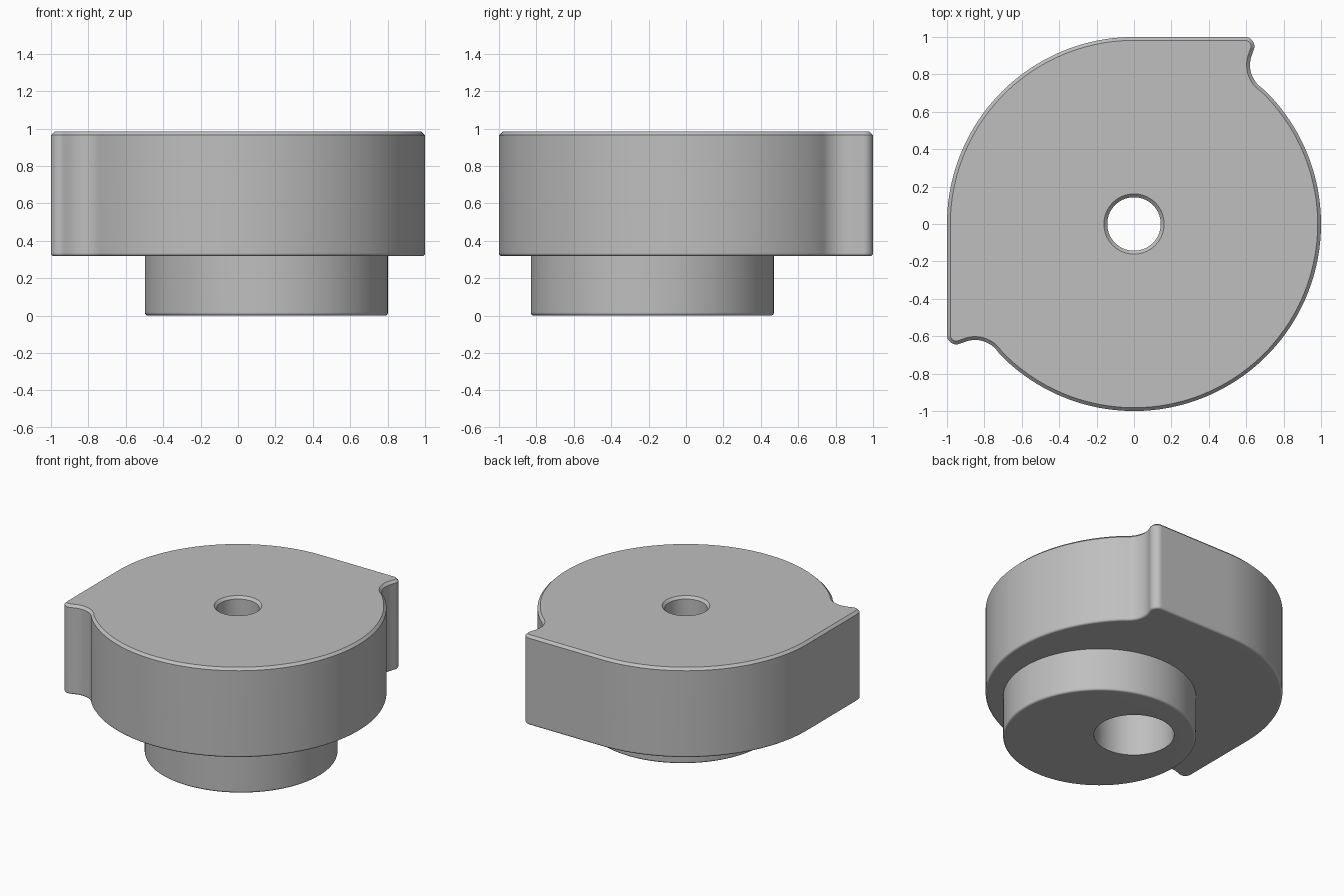
import bpy, bmesh, math
from math import sin, cos, radians
from mathutils import Vector

cube = bpy.data.objects.get("Cube")
if cube:
    bpy.data.objects.remove(cube, do_unlink=True)

grey = bpy.data.materials.new("machined grey")
grey.use_nodes = True
colour = (0.52, 0.52, 0.52, 1)
grey.diffuse_color = colour
grey.node_tree.nodes["Principled BSDF"].inputs["Base Color"].default_value = colour

HEIGHT, STEP = 0.983, 0.318        # total height, underside of the cam
BORE, SHAFT = 0.27, 0.143          # wide lower bore, narrow upper hole
BORE_TOP = 0.62
CHAMFER, ROUND = 0.018, 0.016


def arc(cx, cy, r, a0, a1, n):
    """Points along an arc, angles in degrees, both ends included."""
    angles = [radians(a0 + (a1 - a0) * i / n) for i in range(n + 1)]
    return [Vector((cx + r * cos(a), cy + r * sin(a))) for a in angles]


def inset(ring, d):
    """Move a clockwise outline inwards by d."""
    out = []
    for i, p in enumerate(ring):
        t = (ring[(i + 1) % len(ring)] - ring[i - 1]).normalized()
        out.append(p + Vector((t.y, -t.x)) * d)
    return out


def bore(ring, r):
    """Circle about the axis, one point per outline point."""
    return [p.normalized() * r for p in ring]


def rounded_foot(ring, z):
    """Rings that round an outline's lower edge down to height z."""
    steps = [radians(a) for a in (0, 22.5, 45, 67.5, 90)]
    return [(inset(ring, ROUND * (1 - cos(a))), z + ROUND * (1 - sin(a))) for a in steps]


def loft(name, rings, closed):
    """Skin a row of (outline, height) rings."""
    bm = bmesh.new()
    rows = [[bm.verts.new((p.x, p.y, z)) for p in ring] for ring, z in rings]
    n = len(rows[0])
    for k in range(len(rows) if closed else len(rows) - 1):
        a, b = rows[k], rows[(k + 1) % len(rows)]
        for i in range(n):
            j = (i + 1) % n
            bm.faces.new((a[i], a[j], b[j], b[i]))
    bmesh.ops.recalc_face_normals(bm, faces=bm.faces)
    mesh = bpy.data.meshes.new(name)
    bm.to_mesh(mesh)
    bm.free()
    mesh.materials.append(grey)
    obj = bpy.data.objects.new(name, mesh)
    bpy.context.collection.objects.link(obj)
    bpy.ops.object.select_all(action='DESELECT')
    obj.select_set(True)
    bpy.context.view_layer.objects.active = obj
    bpy.ops.object.shade_smooth_by_angle(angle=radians(30))
    weighted = obj.modifiers.new("flat face normals", 'WEIGHTED_NORMAL')
    weighted.keep_sharp = True
    return obj


# Cam outline: half of it clockwise, then mirrored across the diagonal y = -x
half = arc(0, 0, 1, 135, 90, 20)                                # round back
half += [Vector((0.594 * i / 12, 1)) for i in range(1, 12)]     # flat flank
half += arc(0.594, 0.95, 0.05, 90, -29.6, 10)                   # nose
half += arc(0.77, 0.85, 0.15, 150.4, 227.8, 12)[1:]             # hollow
half += arc(0, 0, 1, 47.8, -45, 40)[1:]                         # round front
mirrored = [Vector((-p.y, -p.x)) for p in reversed(half[1:-1])]
outline = half + mirrored

# Cam: bore, top face, side wall and underside in one closed skin
top = HEIGHT - CHAMFER
cam_rings = [
    (bore(outline, BORE), STEP),
    (bore(outline, BORE), BORE_TOP),
    (bore(outline, SHAFT), BORE_TOP),
    (bore(outline, SHAFT), top),
    (bore(outline, SHAFT + CHAMFER), HEIGHT),
    (inset(outline, CHAMFER), HEIGHT),
    (outline, top),
] + rounded_foot(outline, STEP)
loft("cam_body", cam_rings, True)

# Off-centre hub below the cam, bored on the cam's axis
hub = arc(0.152, -0.18, 0.65, 360, 0, 128)[:-1]
hub_rings = [(hub, STEP)] + rounded_foot(hub, 0)
hub_rings += [(bore(hub, BORE), 0), (bore(hub, BORE), STEP)]
loft("eccentric_hub", hub_rings, False)
